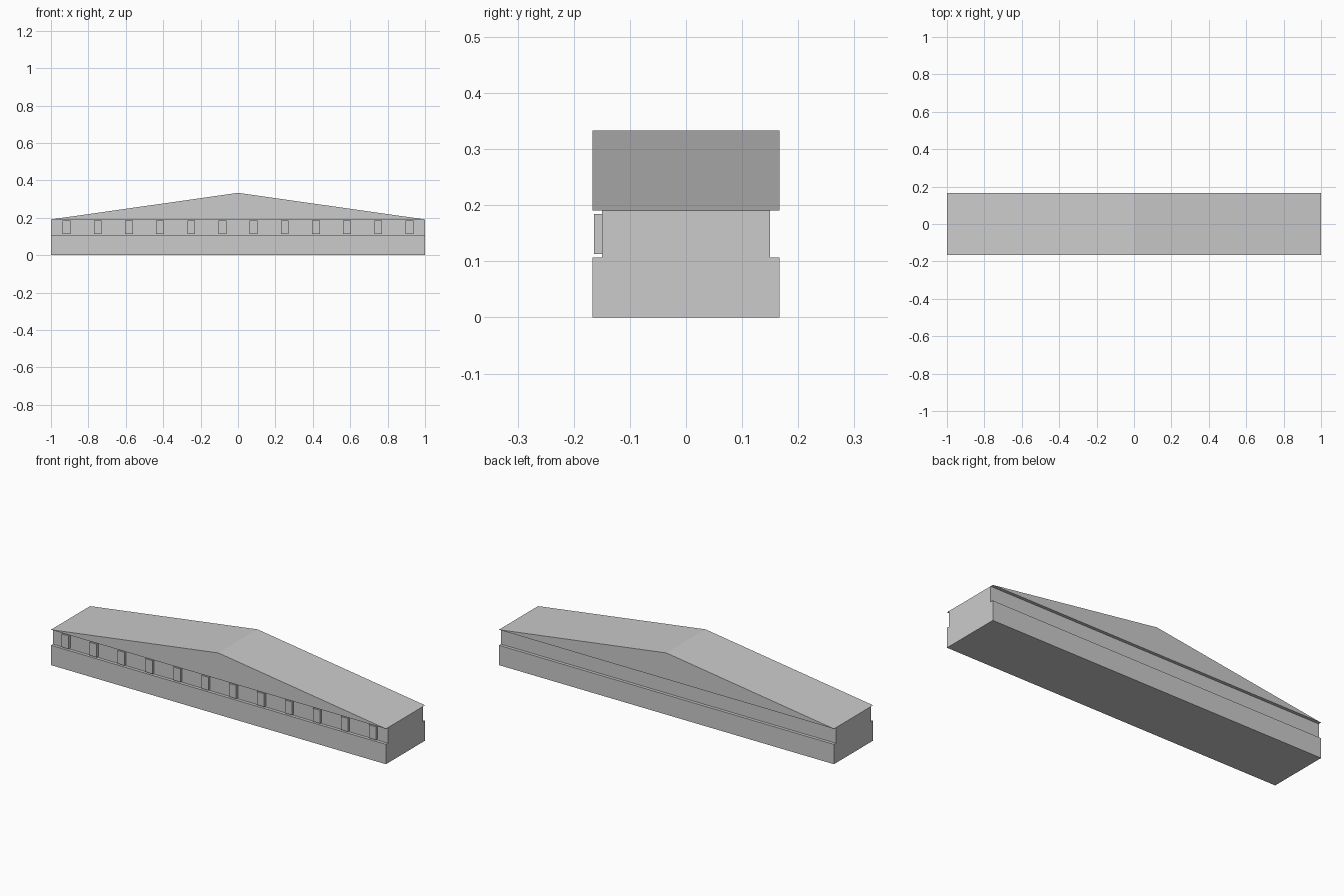
import bpy
import bmesh

default = bpy.data.objects.get("Cube")
if default:
    bpy.data.objects.remove(default, do_unlink=True)

# Single pale stone colour
stone = bpy.data.materials.new("pale_grey_stone")
stone.use_nodes = True
stone.diffuse_color = (0.6, 0.6, 0.6, 1)
stone.node_tree.nodes["Principled BSDF"].inputs["Base Color"].default_value = (0.6, 0.6, 0.6, 1)


def prism(name, profile, y0, y1):
    """Extrude an x-z outline from y0 back to y1."""
    bm = bmesh.new()
    face = bm.faces.new([bm.verts.new((x, y0, z)) for x, z in profile])
    grown = bmesh.ops.extrude_face_region(bm, geom=[face])["geom"]
    moved = [v for v in grown if isinstance(v, bmesh.types.BMVert)]
    bmesh.ops.translate(bm, verts=moved, vec=(0, y1 - y0, 0))
    bmesh.ops.recalc_face_normals(bm, faces=bm.faces)
    mesh = bpy.data.meshes.new(name)
    bm.to_mesh(mesh)
    bm.free()
    mesh.materials.append(stone)
    obj = bpy.data.objects.new(name, mesh)
    bpy.context.collection.objects.link(obj)
    return obj


def block(name, x0, x1, y0, y1, z0, z1):
    return prism(name, [(x0, z0), (x1, z0), (x1, z1), (x0, z1)], y0, y1)


HALF_DEPTH = 0.1667
WALL_DEPTH = 0.15
BASE_TOP = 0.107
EAVES = 0.191

# Plinth and recessed wall
block("base", -1, 1, -HALF_DEPTH, HALF_DEPTH, 0, BASE_TOP)
block("wall", -1, 1, -WALL_DEPTH, WALL_DEPTH, BASE_TOP, EAVES)

# Gabled roof with the gable facing front
prism("roof", [(-1, EAVES), (1, EAVES), (0, 0.333)], -HALF_DEPTH, HALF_DEPTH)

# Row of square pillars along the front wall
COUNT = 12
for i in range(COUNT):
    x = -1 + (2 * i + 1) / COUNT
    block(f"pillar_{i + 1}", x - 0.021, x + 0.021, -0.164, -WALL_DEPTH, 0.113, 0.184)
